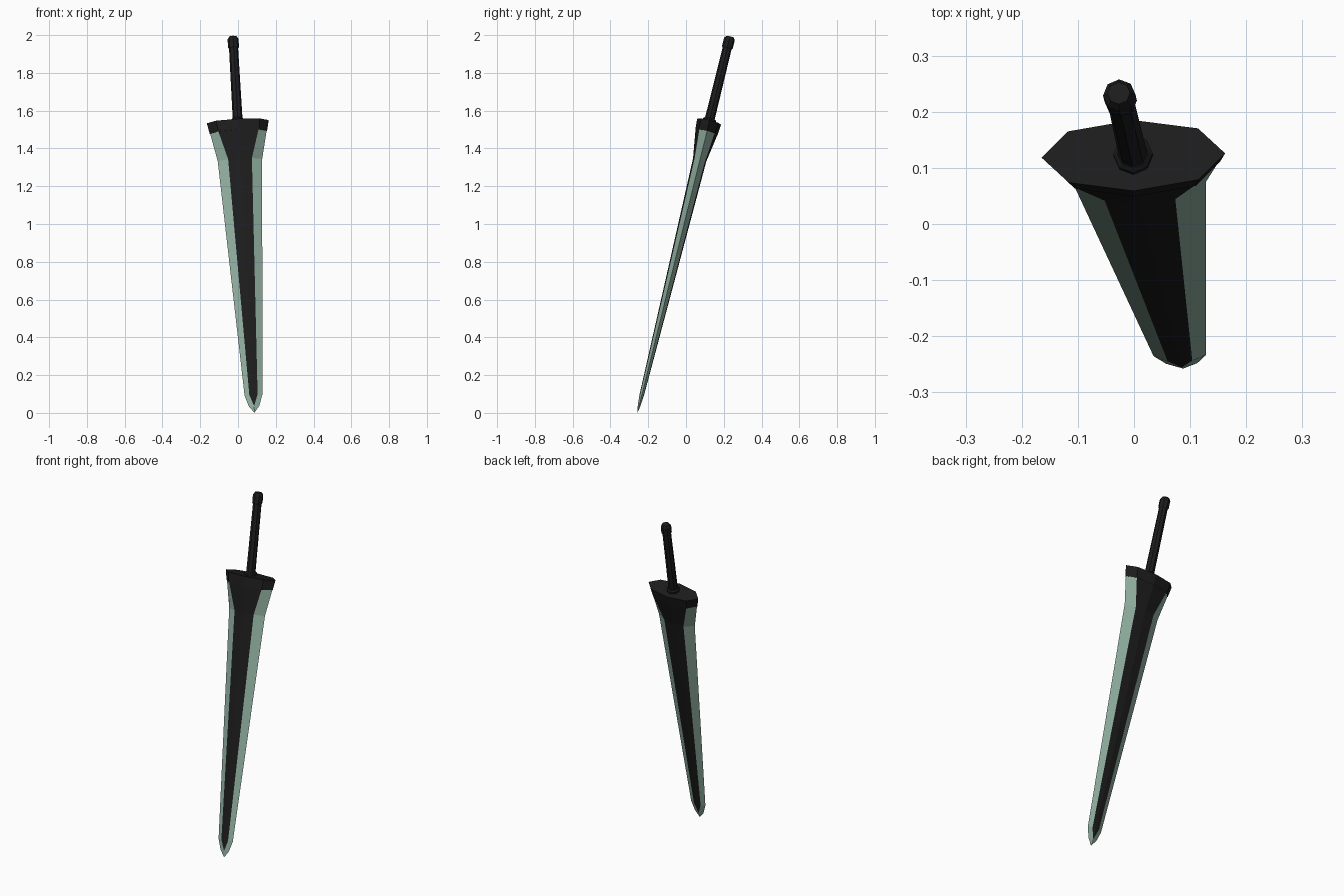
import bpy, bmesh, math
from mathutils import Matrix, Vector

if "Cube" in bpy.data.objects:
    bpy.data.objects.remove(bpy.data.objects["Cube"])

# Tilted sword frame: origin at the tip, local z towards the pommel, local x across the blade
tip, end = Vector((0.087, -0.257, 0.002)), Vector((-0.027, 0.233, 1.992))
axis = (end - tip).normalized()
side = Vector((1, 0.01, 0))
side = (side - axis * side.dot(axis)).normalized()
depth = axis.cross(side)
frame = Matrix.Translation(tip) @ Matrix((side, depth, axis)).transposed().to_4x4()
L = (end - tip).length


def material(name, color):
    m = bpy.data.materials.new(name)
    m.diffuse_color = (*color, 1)
    m.use_nodes = True
    m.node_tree.nodes["Principled BSDF"].inputs["Base Color"].default_value = m.diffuse_color
    return m


black = material("black", (0.012, 0.012, 0.013))
green = material("pale_green", (0.29, 0.44, 0.36))


def loft(name, rings, mats, pick=lambda level, i: 0):
    """Skin a stack of eight-point rings; pick chooses each face's material slot."""
    bm = bmesh.new()
    loops = [[bm.verts.new(p) for p in ring] for ring in rings]
    for k, (a, b) in enumerate(zip(loops, loops[1:])):
        for i in range(8):
            j = (i + 1) % 8
            bm.faces.new((a[i], a[j], b[j], b[i])).material_index = pick(k, i)
    bm.faces.new(loops[0][::-1])
    bm.faces.new(loops[-1])
    bmesh.ops.remove_doubles(bm, verts=bm.verts, dist=0.00005)
    bmesh.ops.recalc_face_normals(bm, faces=bm.faces)
    mesh = bpy.data.meshes.new(name)
    bm.to_mesh(mesh)
    bm.free()
    for m in mats:
        mesh.materials.append(m)
    ob = bpy.data.objects.new(name, mesh)
    ob.matrix_world = frame
    bpy.context.collection.objects.link(ob)


def lens(s, w, c, tc, t):
    """Section with edges at w, core corners at (c, tc) and a centre ridge at t."""
    return [(x, y, s) for x, y in ((w, 0), (c, tc), (0, t), (-c, tc),
                                   (-w, 0), (-c, -tc), (0, -t), (c, -tc))]


def octagon(s, r):
    return [(r * math.cos(i * math.pi / 4), r * math.sin(i * math.pi / 4), s)
            for i in range(8)]


# Blade: green cutting edges either side of a black core, flaring under the guard
blade = [lens(0.000, 0.0015, 0.0007, 0.0007, 0.001),
         lens(0.036, 0.028, 0.0006, 0.0068, 0.007),
         lens(0.095, 0.047, 0.022, 0.010, 0.012),
         lens(1.379, 0.118, 0.063, 0.030, 0.036),
         lens(1.532, 0.150, 0.107, 0.043, 0.060)]
loft("blade", blade, [black, green],
     lambda k, i: 1 if k == 0 or i in (0, 3, 4, 7) else 0)

# Guard plate
loft("guard", [lens(1.530, 0.152, 0.108, 0.044, 0.061),
               lens(1.588, 0.164, 0.116, 0.047, 0.065)], [black])

# Collar, grip and pommel
loft("collar", [octagon(1.585, 0.035), octagon(1.600, 0.035), octagon(1.607, 0.028)], [black])
loft("grip", [octagon(1.590, 0.026), octagon(L - 0.05, 0.024)], [black])
loft("pommel", [octagon(L - 0.066, 0.024), octagon(L - 0.058, 0.029),
                octagon(L - 0.014, 0.029), octagon(L, 0.020)], [black])
